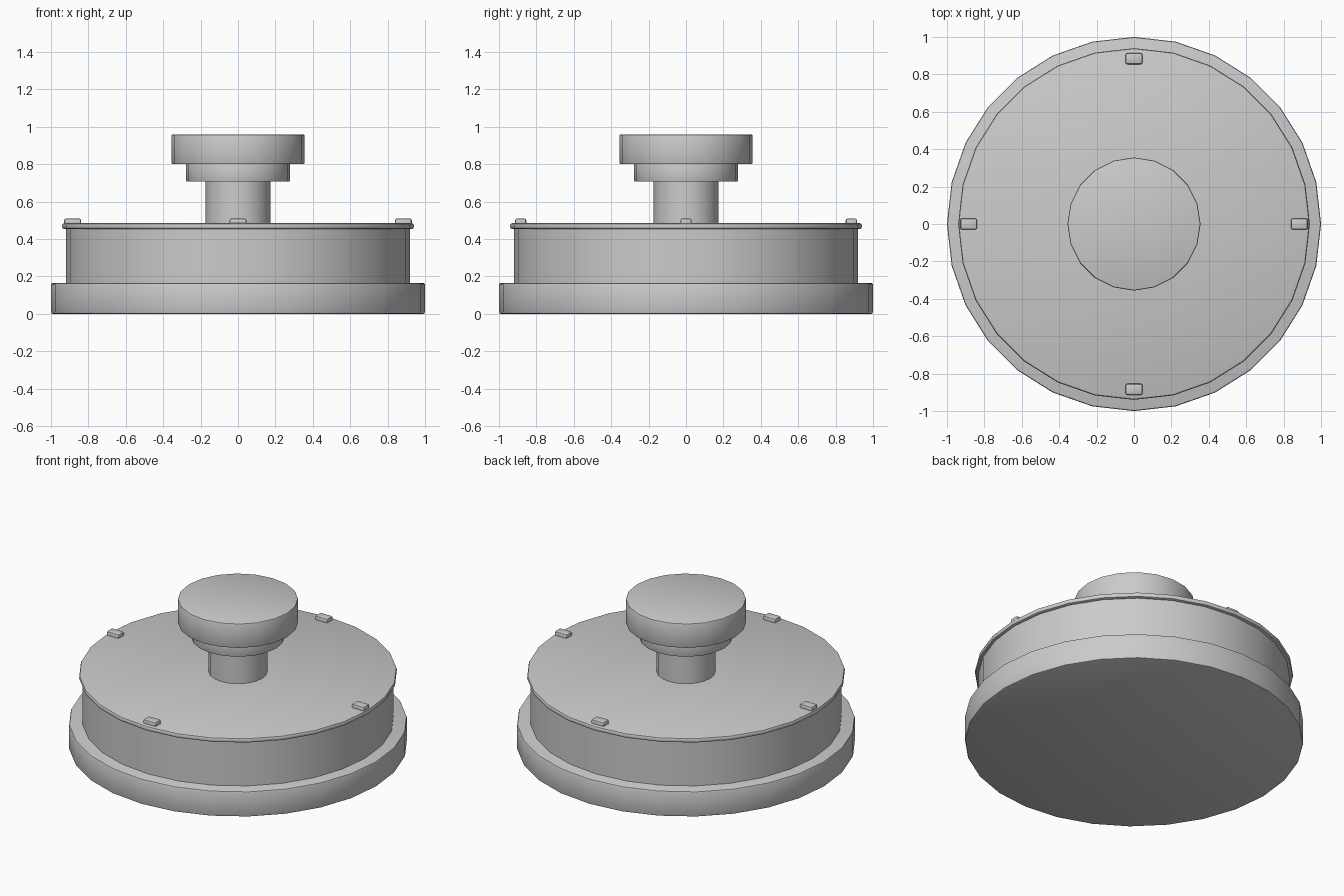
import bpy
from math import pi

if "Cube" in bpy.data.objects:
    bpy.data.objects.remove(bpy.data.objects["Cube"])


def finish(obj, name, bevel):
    obj.name = name
    if bevel:
        mod = obj.modifiers.new("edge_bevel", "BEVEL")
        mod.width = bevel
        mod.segments = 2
        mod.limit_method = "ANGLE"
        mod.angle_limit = pi / 4
        bpy.ops.object.modifier_apply(modifier=mod.name)
    bpy.ops.object.shade_smooth_by_angle(angle=pi / 6)


def disc(name, radius, z0, z1, sides, bevel=0.0):
    bpy.ops.mesh.primitive_cylinder_add(vertices=sides, radius=radius, depth=z1 - z0,
                                        location=(0, 0, (z0 + z1) / 2))
    finish(bpy.context.object, name, bevel)


# Stacked round parts: base ring, drum, lid, then the knob
disc("base", 1.0, 0.0, 0.166, 28, 0.01)
disc("drum", 0.92, 0.15, 0.465, 28)
disc("lid", 0.94, 0.453, 0.485, 28, 0.012)
disc("knob_stem", 0.174, 0.475, 0.72, 20)
disc("knob_collar", 0.277, 0.707, 0.81, 20, 0.004)
disc("knob_cap", 0.356, 0.80, 0.96, 20, 0.008)

# Four small lugs on the lid, all facing the same way
for side, x, y in (("right", 0.884, 0), ("left", -0.884, 0),
                   ("back", 0, 0.884), ("front", 0, -0.884)):
    bpy.ops.mesh.primitive_cube_add(size=1, location=(x, y, 0.49))
    lug = bpy.context.object
    lug.scale = (0.09, 0.06, 0.04)
    bpy.ops.object.transform_apply(location=False, rotation=False, scale=True)
    finish(lug, "lug_" + side, 0.01)
